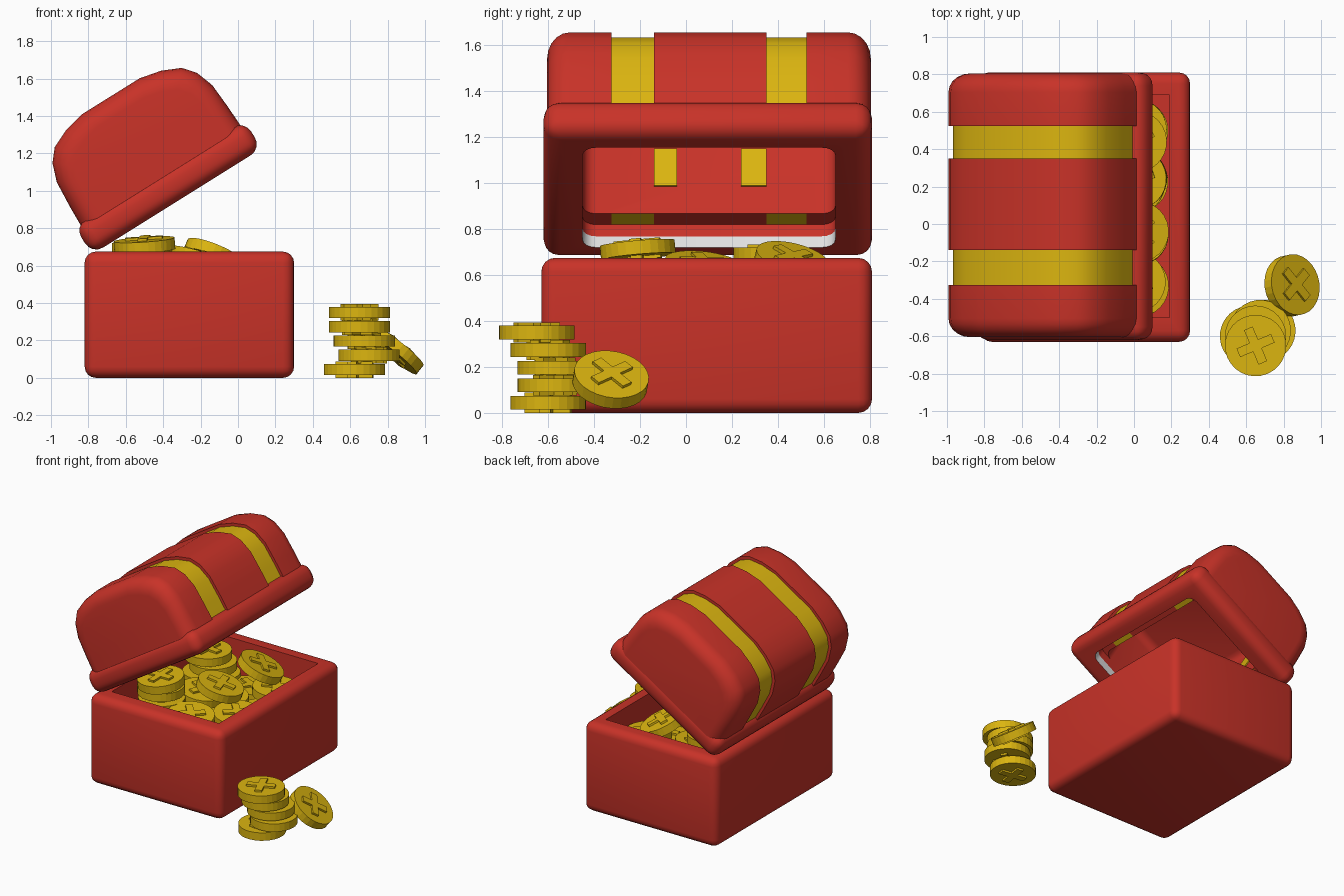
import bpy, bmesh, math, random
from mathutils import Matrix, Vector

cube = bpy.data.objects.get("Cube")
if cube:
    bpy.data.objects.remove(cube, do_unlink=True)
random.seed(4)


def material(name, rgb):
    m = bpy.data.materials.new(name)
    m.use_nodes = True
    m.diffuse_color = (*rgb, 1)
    m.node_tree.nodes["Principled BSDF"].inputs["Base Color"].default_value = (*rgb, 1)
    return m


RED = material("chest red", (0.58, 0.032, 0.021))
GOLD = material("gold", (0.71, 0.46, 0.005))
WHITE = material("pale lining", (0.75, 0.75, 0.75))


def make(name, bm, mats):
    bmesh.ops.recalc_face_normals(bm, faces=bm.faces)
    mesh = bpy.data.meshes.new(name)
    bm.to_mesh(mesh)
    bm.free()
    for m in mats:
        mesh.materials.append(m)
    ob = bpy.data.objects.new(name, mesh)
    bpy.context.collection.objects.link(ob)
    return ob


def activate(ob):
    bpy.ops.object.select_all(action='DESELECT')
    ob.select_set(True)
    bpy.context.view_layer.objects.active = ob


def smooth(ob):
    activate(ob)
    bpy.ops.object.shade_smooth_by_angle(angle=math.radians(32))


def add_box(bm, lo, hi):
    lo, hi = Vector(lo), Vector(hi)
    mat = Matrix.Translation((lo + hi) / 2) @ Matrix.Diagonal((*(hi - lo), 1))
    bmesh.ops.create_cube(bm, size=1, matrix=mat)


def box(name, lo, hi, mats, bevel=0, segments=4):
    bm = bmesh.new()
    add_box(bm, lo, hi)
    if bevel:
        bmesh.ops.bevel(bm, geom=bm.edges[:], offset=bevel, segments=segments,
                        profile=0.5, affect='EDGES')
    return make(name, bm, mats)


def carve(ob, cutter):
    mod = ob.modifiers.new("carve", 'BOOLEAN')
    mod.operation, mod.solver, mod.object = 'DIFFERENCE', 'EXACT', cutter
    activate(ob)
    bpy.ops.object.modifier_apply(modifier=mod.name)
    bpy.data.objects.remove(cutter, do_unlink=True)


# Chest body with an open cavity
body = box("chest_body", (-0.82, -0.63, 0), (0.30, 0.81, 0.675), [RED], 0.06)
carve(body, box("cavity_cutter", (-0.71, -0.50, 0.12), (0.19, 0.69, 1), [RED]))
smooth(body)

# Lid parts are built level, then all tilted about the world y axis
TILT = math.radians(-32)
MID = 0.2225
lid = []

# Lid rim with a pale lining on the lower edge of its opening
rim = box("lid_rim", (MID - 0.535, -0.62, 0.973), (MID + 0.535, 0.81, 1.15), [RED, WHITE], 0.07)
carve(rim, box("rim_cutter", (MID - 0.42, -0.45, 0.8), (MID + 0.40, 0.65, 1.35), [RED], 0.06))
bm = bmesh.new()
bm.from_mesh(rim.data)
bmesh.ops.bisect_plane(bm, geom=bm.verts[:] + bm.edges[:] + bm.faces[:],
                       plane_co=(0, 0, 1.03), plane_no=(0, 0, 1))
for f in bm.faces:
    c = f.calc_center_median()
    inside = abs(c.x - MID) < 0.43 and abs(c.y - 0.1) < 0.56
    f.material_index = int(inside and c.z < 1.03 and abs(f.normal.z) < 0.5)
bm.to_mesh(rim.data)
bm.free()
lid.append(rim)

# Domed lid: arch rings lofted along y, with rounded ends and sunken gold bands
BASE, HALF = 1.09, 0.505
side = [(0.505, 1.09), (0.50, 1.25), (0.49, 1.40), (0.455, 1.50), (0.40, 1.565),
        (0.30, 1.61), (0.18, 1.637)]
arch = side + [(-u, v) for u, v in reversed(side)]
BANDS = [(-0.325, -0.14), (0.35, 0.525)]
Y0, Y1, ROUND = -0.605, 0.805, 0.10
angles = [i * math.pi / 10 for i in range(6)]
start = [(Y0 + ROUND * (1 - math.sin(a)), ROUND * (1 - math.cos(a))) for a in reversed(angles)]
start = [(Y0 + ROUND * (1 - math.cos(a)), ROUND * (1 - math.sin(a))) for a in angles]
stations = [(y, d, 0) for y, d in start]
for a, b in BANDS:
    stations += [(a, 0, 0), (a, 0.02, 1), (b, 0.02, 0), (b, 0, 0)]
stations += [(Y0 + Y1 - y, d, 0) for y, d in reversed(start)]
bm = bmesh.new()
rings = []
for y, d, _ in stations:
    ku, kv = 1 - d / HALF, 1 - d / 0.547
    rings.append([bm.verts.new((MID + u * ku, y, BASE + (v - BASE) * kv)) for u, v in arch])
n = len(arch)
for (r, s), st in zip(zip(rings, rings[1:]), stations):
    for i in range(n):
        j = (i + 1) % n
        f = bm.faces.new((r[i], r[j], s[j], s[i]))
        f.material_index = st[2]
bm.faces.new(rings[0])
bm.faces.new(rings[-1])
bmesh.ops.remove_doubles(bm, verts=bm.verts[:], dist=0.0001)
dome = make("lid_dome", bm, [RED, GOLD])
carve(dome, box("dome_cutter", (MID - 0.33, -0.45, 0.9), (MID + 0.33, 0.65, 1.50), [RED], 0.06))
lid.append(dome)

# Gold plates on the inner back wall of the lid
for k, (a, b) in enumerate([(-0.14, -0.04), (0.24, 0.35)]):
    lid.append(box(f"inner_plate_{k + 1}", (MID - 0.332, a, 1.23), (MID - 0.322, b, 1.42), [GOLD]))

for part in lid:
    smooth(part)
    part.rotation_euler.y = TILT

# One coin mesh with a plain raised cross on each face
bm = bmesh.new()
bmesh.ops.create_cone(bm, cap_ends=True, segments=28, radius1=0.164, radius2=0.164, depth=0.06)
for z0, z1 in [(0.029, 0.044), (-0.044, -0.029)]:
    add_box(bm, (-0.10, -0.025, z0), (0.10, 0.025, z1))
    add_box(bm, (-0.025, -0.10, z0), (0.025, 0.10, z1))
coin_model = make("coin", bm, [GOLD])
coin_mesh = coin_model.data
bpy.data.objects.remove(coin_model, do_unlink=True)


def coin(name, x, y, z, tilt_x=0, tilt_y=0):
    ob = bpy.data.objects.new(name, coin_mesh)
    ob.location = (x, y, z)
    turn = Matrix.Rotation(random.uniform(0, 6), 3, 'Z')
    lean = Matrix.Rotation(math.radians(tilt_x), 3, 'X') @ Matrix.Rotation(math.radians(tilt_y), 3, 'Y')
    ob.rotation_euler = (lean @ turn).to_euler()
    bpy.context.collection.objects.link(ob)


# Loose stack beside the chest and the coin leaning on it
stack = [(0.623, -0.60), (0.70, -0.57), (0.675, -0.57), (0.65, -0.60), (0.65, -0.65)]
for k, (x, y) in enumerate(stack):
    coin(f"stack_coin_{k + 1}", x, y, 0.044 + 0.0765 * k)
coin("leaning_coin", 0.845, -0.328, 0.145, -10, 38)

# Layers of coins filling the chest
for layer in range(4):
    for i in range(3):
        for j in range(4):
            coin(f"fill_coin_{layer}_{i}_{j}",
                 -0.53 + 0.27 * i + random.uniform(-0.015, 0.015),
                 -0.32 + 0.275 * j + random.uniform(-0.015, 0.015),
                 0.19 + 0.08 * layer + 0.02 * ((i + j) % 2),
                 random.uniform(-4, 4), random.uniform(-4, 4))

# Top coins: x, y, z, tilts
heap = [(-0.50, -0.21, 0.71, 5, -4), (-0.52, -0.18, 0.63, 0, 0), (-0.50, -0.20, 0.55, 0, 0),
        (-0.51, 0.37, 0.69, 0, 0), (-0.48, 0.39, 0.61, 0, 0), (-0.52, 0.36, 0.53, 0, 0),
        (-0.13, 0.46, 0.65, -14, 22), (0.01, 0.44, 0.52, 0, 4),
        (-0.20, 0.07, 0.63, -6, 16), (0.02, -0.04, 0.51, 4, 5),
        (-0.34, 0.06, 0.55, 0, 8), (-0.20, -0.28, 0.53, 5, 6)]
for k, c in enumerate(heap):
    coin(f"heap_coin_{k + 1}", *c)
